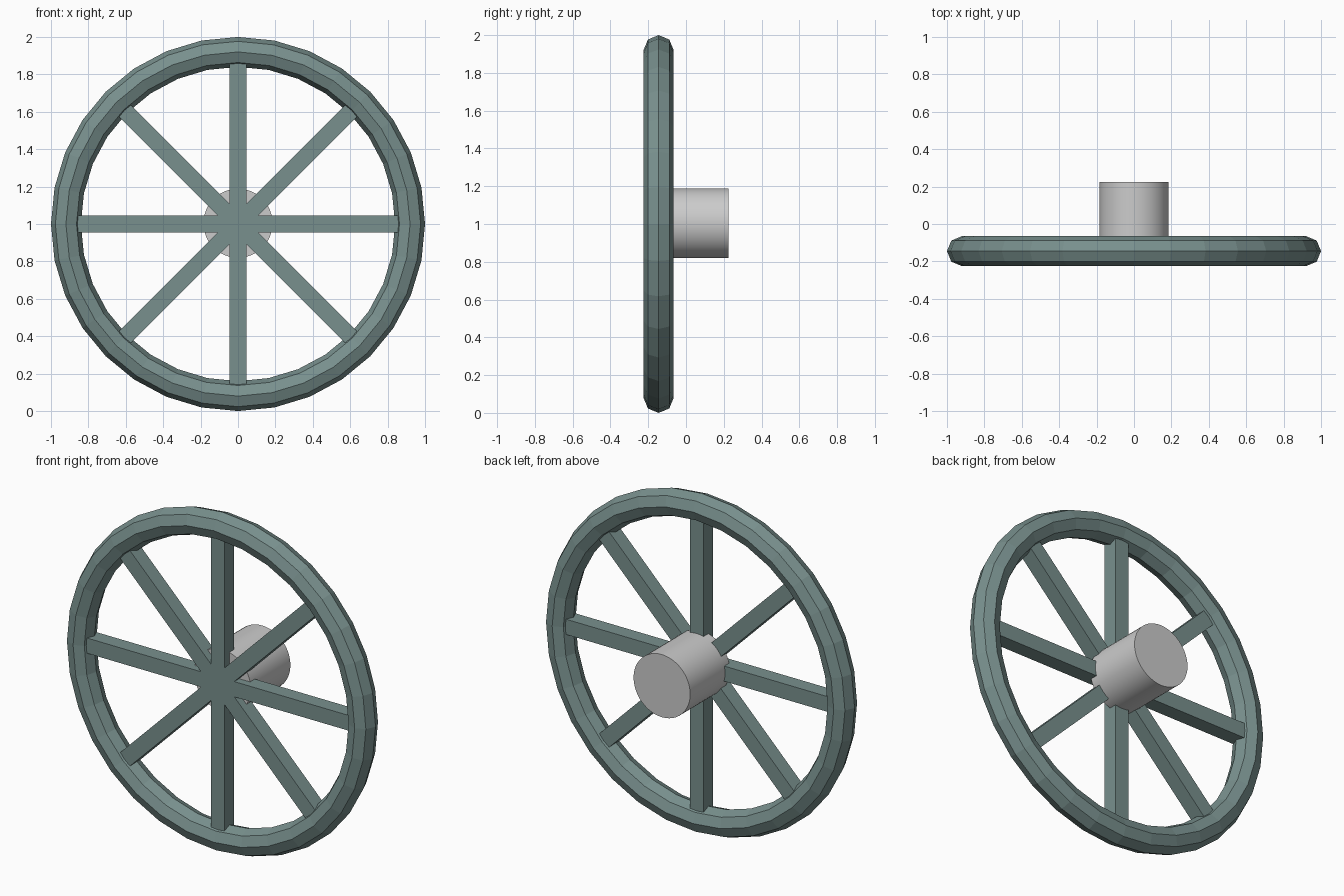
import bpy
import math

if "Cube" in bpy.data.objects:
    bpy.data.objects.remove(bpy.data.objects["Cube"])

CENTRE = (0, -0.145, 1.0)

teal = bpy.data.materials.new("teal_paint")
teal.diffuse_color = (0.19, 0.28, 0.27, 1)
teal.use_nodes = True
teal.node_tree.nodes["Principled BSDF"].inputs["Base Color"].default_value = teal.diffuse_color

# Faceted rim: octagonal section swept around 32 steps
bpy.ops.mesh.primitive_torus_add(major_segments=32, minor_segments=8,
                                 major_radius=0.92, minor_radius=0.08,
                                 location=CENTRE, rotation=(math.pi / 2, 0, 0))
rim = bpy.context.object
rim.name = "rim"
rim.data.materials.append(teal)
bpy.ops.object.shade_flat()

# Four square bars crossing at the centre make eight spokes
for i in range(4):
    bpy.ops.mesh.primitive_cube_add(size=1, location=CENTRE,
                                    rotation=(0, i * math.pi / 4, 0))
    bar = bpy.context.object
    bar.name = f"spoke_bar_{i + 1}"
    bar.scale = (1.78, 0.09, 0.09)
    bar.data.materials.append(teal)

# Plain hub starting mid-spoke and reaching out the back
hub_front, hub_back = -0.145, 0.225
bpy.ops.mesh.primitive_cylinder_add(vertices=48, radius=0.185,
                                    depth=hub_back - hub_front,
                                    location=(0, (hub_front + hub_back) / 2, 1.004),
                                    rotation=(math.pi / 2, 0, 0))
bpy.context.object.name = "hub"
bpy.ops.object.shade_smooth_by_angle(angle=math.radians(30))
